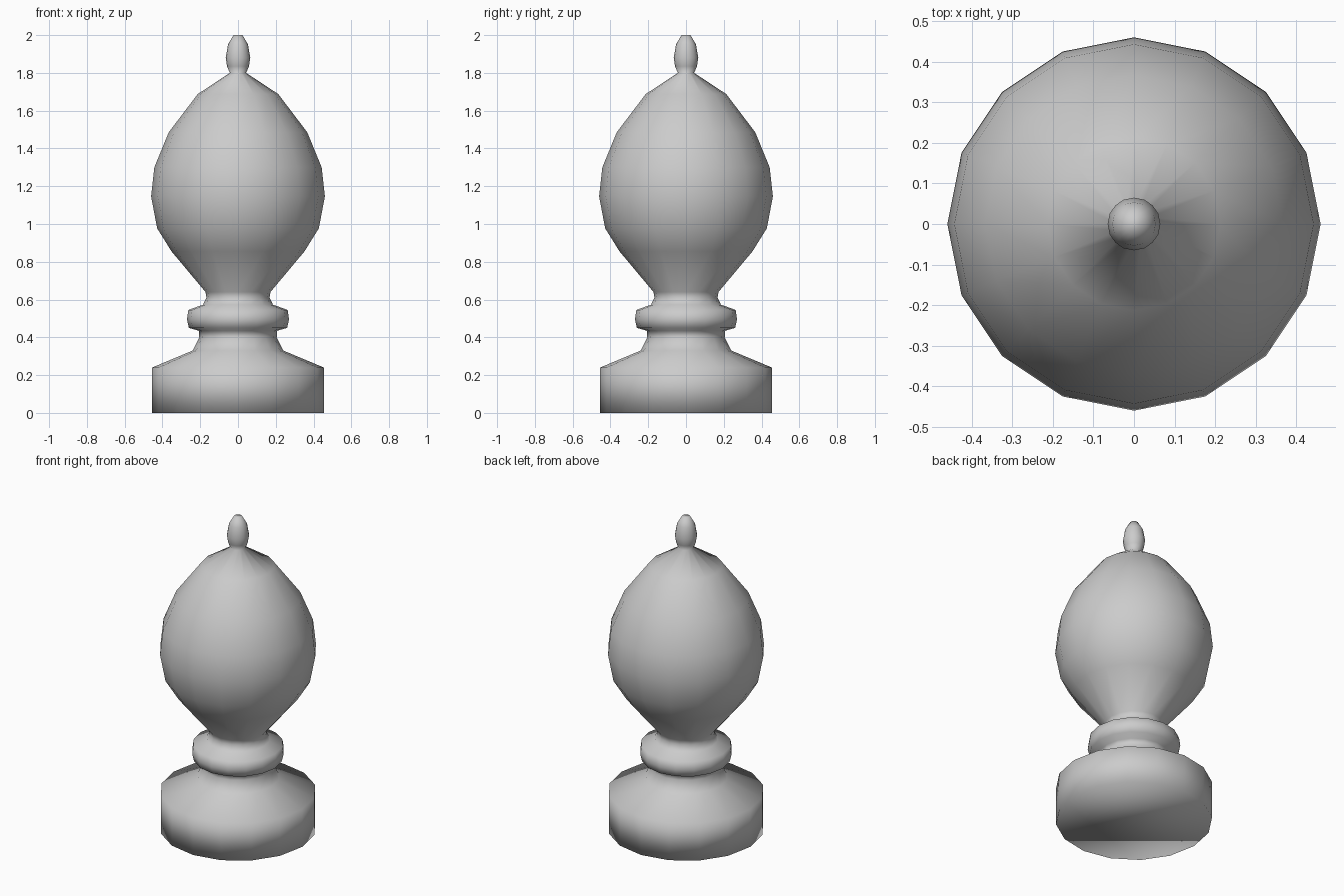
import bpy, bmesh, math

if "Cube" in bpy.data.objects:
    bpy.data.objects.remove(bpy.data.objects["Cube"])


def lathe(name, profile, sides):
    """Revolve (radius, z) points around the z axis and cap both ends."""
    bm = bmesh.new()
    rings = []
    for r, z in profile:
        rings.append([bm.verts.new((r * math.cos(2 * math.pi * i / sides),
                                    r * math.sin(2 * math.pi * i / sides), z))
                      for i in range(sides)])
    for a, b in zip(rings, rings[1:]):
        for i in range(sides):
            j = (i + 1) % sides
            bm.faces.new((a[i], a[j], b[j], b[i]))
    bm.faces.new(rings[0][::-1])
    bm.faces.new(rings[-1])
    for f in bm.faces:
        f.smooth = True
    mesh = bpy.data.meshes.new(name)
    bm.to_mesh(mesh)
    bm.free()
    obj = bpy.data.objects.new(name, mesh)
    bpy.context.collection.objects.link(obj)
    return obj


# Round plinth, neck and collar, bulb, then the tip: one turned piece
plinth = [(0.455, 0.0), (0.455, 0.24), (0.24, 0.33), (0.205, 0.40)]
collar = [(0.208, 0.435), (0.26, 0.45), (0.27, 0.495), (0.263, 0.545),
          (0.185, 0.573), (0.167, 0.61), (0.172, 0.64)]
bulb = [(0.352, 0.855), (0.428, 0.977), (0.46, 1.146), (0.443, 1.30),
        (0.367, 1.485), (0.213, 1.688), (0.043, 1.80)]
tip = [(0.058, 1.835), (0.065, 1.88), (0.053, 1.95), (0.024, 2.0)]
lathe("turned_finial", plinth + collar + bulb + tip, 16)
